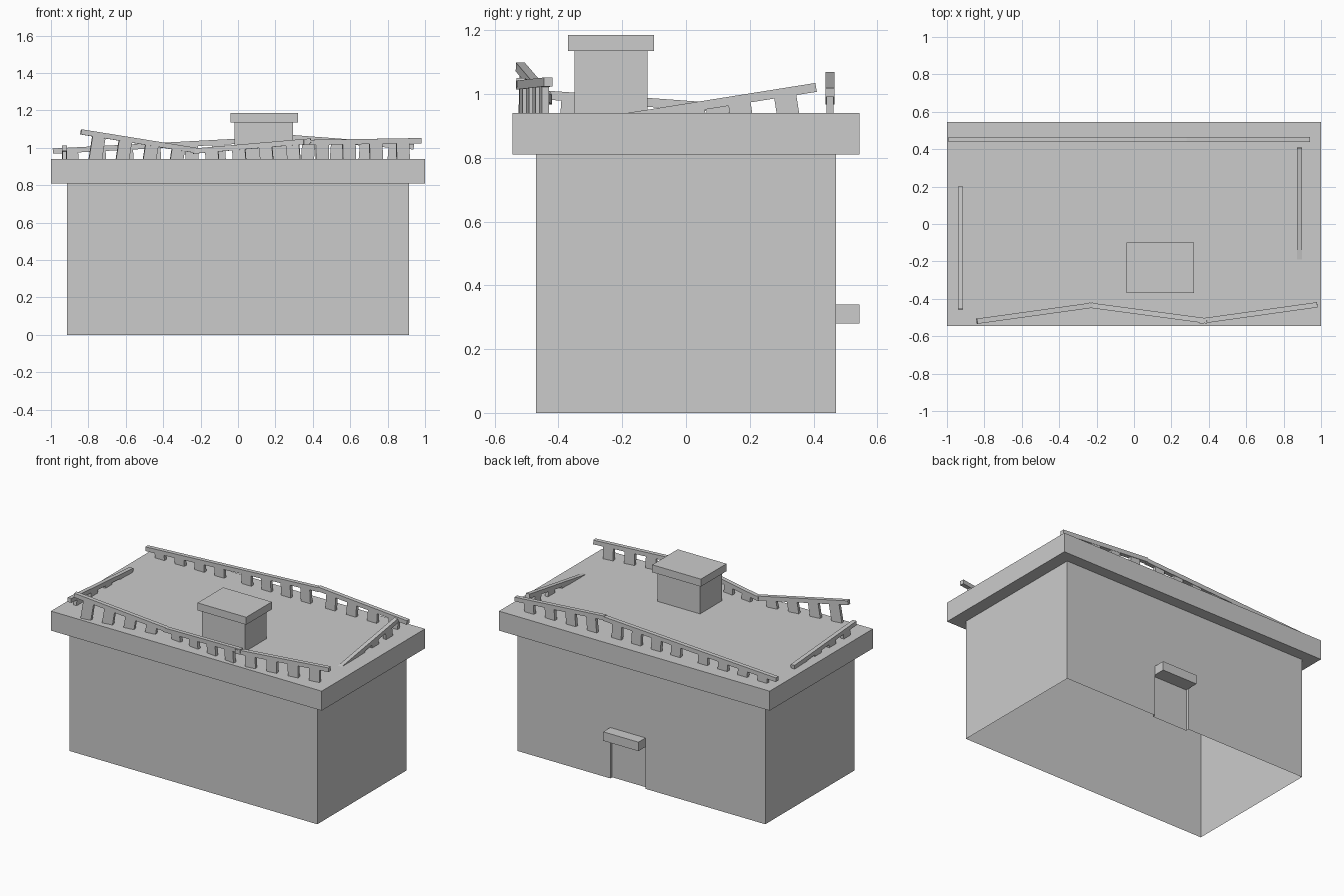
import bpy, bmesh
from mathutils import Vector, Matrix

if "Cube" in bpy.data.objects:
    bpy.data.objects.remove(bpy.data.objects["Cube"])

ROOF = 0.94


def finish(name, bm):
    bmesh.ops.recalc_face_normals(bm, faces=bm.faces[:])
    me = bpy.data.meshes.new(name)
    bm.to_mesh(me)
    bm.free()
    ob = bpy.data.objects.new(name, me)
    bpy.context.collection.objects.link(ob)
    return ob


def add_box(bm, mat):
    bmesh.ops.create_cube(bm, size=1, matrix=mat)


def box(name, x0, x1, y0, y1, z0, z1):
    bm = bmesh.new()
    size = Matrix.Diagonal((x1 - x0, y1 - y0, z1 - z0, 1))
    add_box(bm, Matrix.Translation(((x0 + x1) / 2, (y0 + y1) / 2, (z0 + z1) / 2)) @ size)
    return finish(name, bm)


# walls: open-bottomed shell with a shallow door recess at the back
DX0, DX1, DZ, REC = -0.03, 0.23, 0.28, 0.02
X, Y, Z = 0.915, 0.47, 0.81
bm = bmesh.new()


def face(*pts):
    bm.faces.new([bm.verts.new(p) for p in pts])


face((-X, -Y, 0), (X, -Y, 0), (X, -Y, Z), (-X, -Y, Z))
for s in (-X, X):
    face((s, -Y, 0), (s, Y, 0), (s, Y, Z), (s, -Y, Z))
face((-X, Y, 0), (DX0, Y, 0), (DX0, Y, DZ), (DX1, Y, DZ), (DX1, Y, 0), (X, Y, 0), (X, Y, Z), (-X, Y, Z))
R = Y - REC
face((DX0, R, 0), (DX1, R, 0), (DX1, R, DZ), (DX0, R, DZ))
for x in (DX0, DX1):
    face((x, R, 0), (x, Y, 0), (x, Y, DZ), (x, R, DZ))
face((DX0, R, DZ), (DX1, R, DZ), (DX1, Y, DZ), (DX0, Y, DZ))
bmesh.ops.remove_doubles(bm, verts=bm.verts[:], dist=1e-5)
finish("walls", bm)

# roof slab, door canopy and chimney
box("roof_slab", -1, 1, -0.545, 0.545, Z, ROOF)
box("door_canopy", DX0, DX1, Y, 0.545, DZ, 0.34)
box("chimney_shaft", -0.02, 0.295, -0.35, -0.12, ROOF, 1.135)
box("chimney_cap", -0.04, 0.32, -0.37, -0.10, 1.135, 1.185)


# crooked railings: a tilted rail with posts square to it, sunk into the roof
def railing(name, a, b, thick=0.028, post=0.07, margin=0.1, n=4):
    a, b = Vector(a), Vector(b)
    d = b - a
    length = d.length
    d.normalize()
    side = Vector((0, 0, 1)).cross(d).normalized()
    up = d.cross(side)
    rot = Matrix((d, side, up)).transposed().to_4x4()
    bm = bmesh.new()
    add_box(bm, Matrix.Translation((a + b) / 2) @ rot @ Matrix.Diagonal((length, thick, thick, 1)))
    for i in range(n):
        c = a + d * (margin + (length - 2 * margin) * i / (n - 1))
        h = c.z - ROOF + 0.03
        add_box(bm, Matrix.Translation(c - up * h / 2) @ rot @ Matrix.Diagonal((post, thick * 0.8, h, 1)))
    finish(name, bm)


railing("front_railing_left", (-0.84, -0.52, 1.085), (-0.22, -0.434, 0.985))
railing("front_railing_middle", (-0.24, -0.434, 0.982), (0.39, -0.518, 1.036))
railing("front_railing_right", (0.35, -0.52, 1.028), (0.98, -0.432, 1.038))
railing("back_railing_left", (-0.99, 0.452, 0.982), (-0.35, 0.452, 1.016))
railing("back_railing_middle", (-0.35, 0.452, 1.016), (0.285, 0.452, 1.05))
railing("back_railing_right", (0.28, 0.452, 1.055), (0.94, 0.452, 1.005))
railing("left_railing", (-0.928, -0.455, 0.998), (-0.928, 0.20, 0.951))
railing("right_railing", (0.885, 0.408, 1.021), (0.885, -0.22, 0.921))
